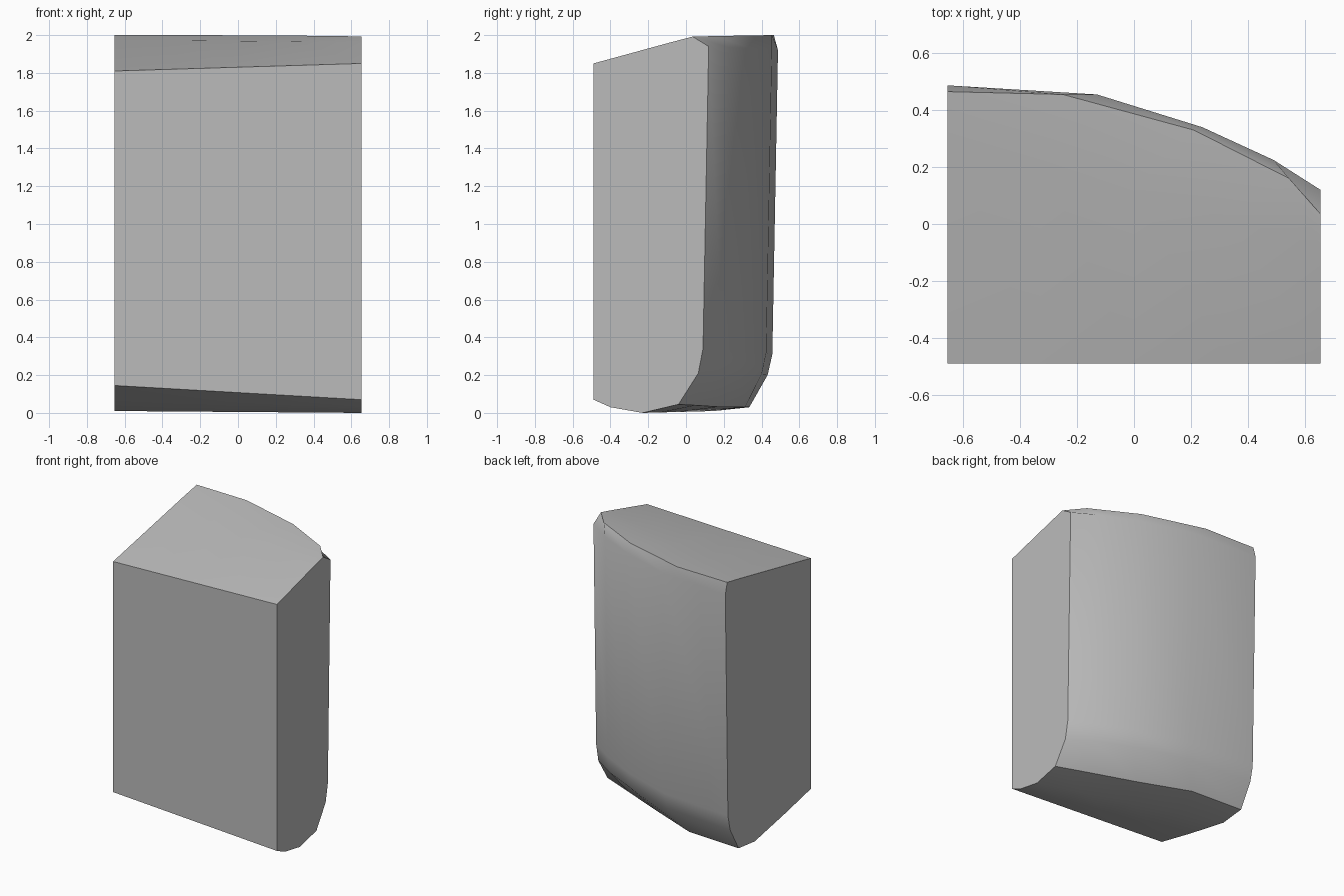
import bpy
import bmesh
from mathutils import Vector

cube = bpy.data.objects.get("Cube")
if cube:
    bpy.data.objects.remove(cube, do_unlink=True)

# Plain grey finish
grey = bpy.data.materials.new("light_grey")
grey.use_nodes = True
color = (0.5, 0.5, 0.5, 1)
grey.diffuse_color = color
grey.node_tree.nodes["Principled BSDF"].inputs["Base Color"].default_value = color

HALF = 0.655
STEPS = 4


def straight(right, left):
    """Rail between the two end caps, in equal steps."""
    a, b = Vector((-HALF, *right)), Vector((HALF, *left))
    return [a.lerp(b, i / STEPS) for i in range(STEPS + 1)]


def bowed(y_shift, z_right, z_left):
    """Rail that follows the curved back, pushed forward by y_shift."""
    back = [(-HALF, 0.487), (-0.13, 0.455), (0.24, 0.34), (0.49, 0.225), (HALF, 0.12)]
    return [Vector((x, y - y_shift, z_right + (z_left - z_right) * i / STEPS))
            for i, (x, y) in enumerate(back)]


# Long rails, running around the block from the lower front edge
rails = [
    straight((-0.49, 0.145), (-0.49, 0.07)),
    straight((-0.20, 0.08), (-0.40, 0.03)),
    straight((0.15, 0.01), (-0.23, 0.0)),
    [Vector(p) for p in ((-HALF, 0.335, 0.03), (-0.245, 0.312, 0.03),
                         (0.113, 0.171, 0.032), (0.42, 0.052, 0.04),
                         (HALF, -0.04, 0.045))],
    bowed(0.055, 0.2, 0.21),
    bowed(0.03, 0.31, 0.34),
    bowed(0.0, 1.92, 1.94),
    [Vector(p) for p in ((-HALF, 0.465, 2.0), (-0.25, 0.455, 2.0),
                         (0.21, 0.33, 1.998), (0.545, 0.16, 1.995),
                         (HALF, 0.035, 1.992))],
    straight((0.33, 1.975), (-0.08, 1.962)),
    straight((-0.49, 1.81), (-0.49, 1.85)),
]
CREASED = {0, 3, 7, 9}

# Skin the rails and close both ends
bm = bmesh.new()
rows = [[bm.verts.new(p) for p in rail] for rail in rails]
for k, row in enumerate(rows):
    above = rows[(k + 1) % len(rows)]
    for i in range(STEPS):
        bm.faces.new((row[i], row[i + 1], above[i + 1], above[i]))
for i in (0, STEPS):
    bm.faces.new([row[i] for row in rows])
bmesh.ops.recalc_face_normals(bm, faces=bm.faces)

# Smooth skin with crisp creases and end outlines
for f in bm.faces:
    f.smooth = True
for k in CREASED:
    for a, b in zip(rows[k], rows[k][1:]):
        bm.edges.get((a, b)).smooth = False
for e in bm.edges:
    if any(len(f.verts) > 4 for f in e.link_faces):
        e.smooth = False

mesh = bpy.data.meshes.new("curved_block")
bm.to_mesh(mesh)
bm.free()
mesh.materials.append(grey)
block = bpy.data.objects.new("curved_block", mesh)
bpy.context.collection.objects.link(block)
